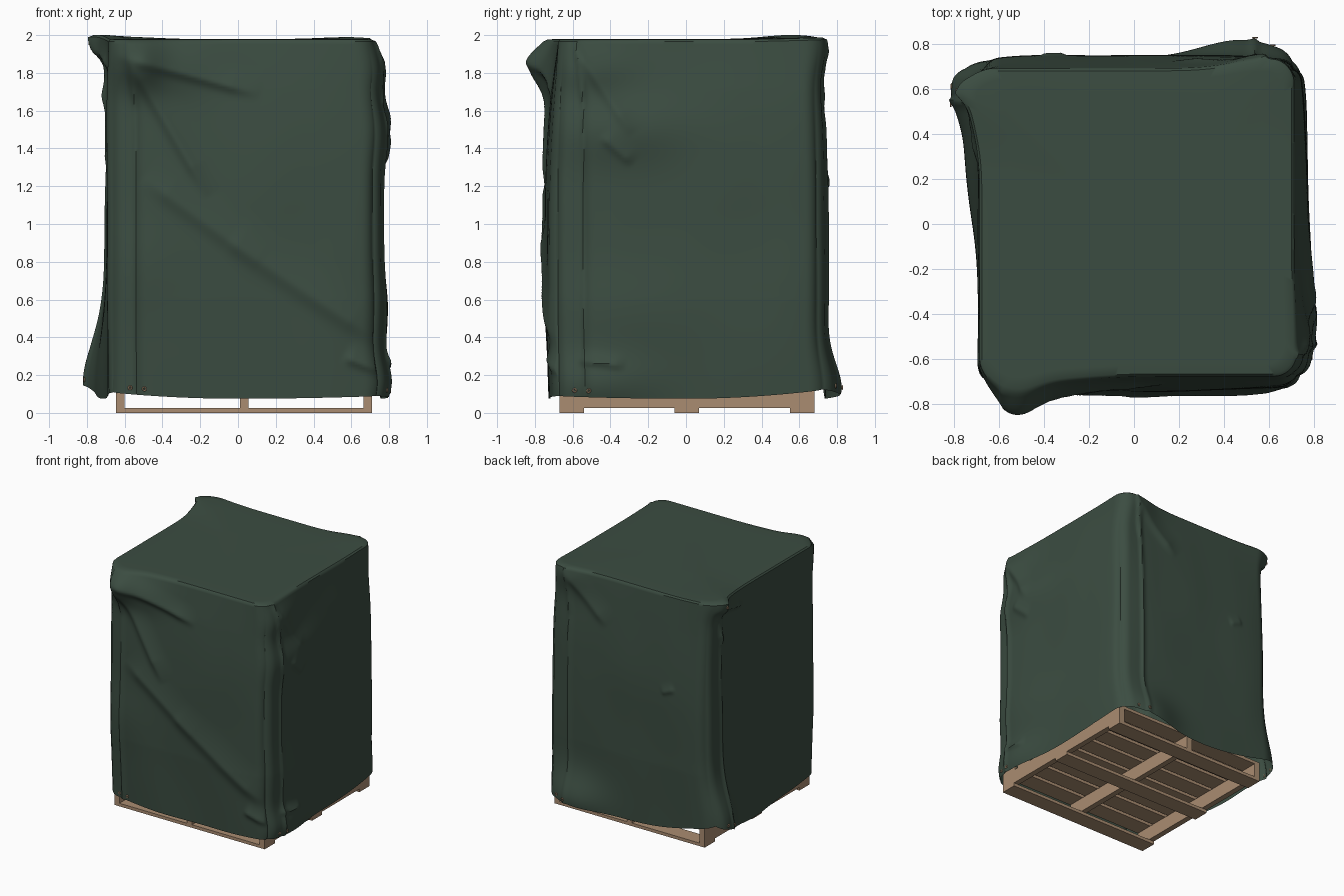
import bpy, bmesh, math
from mathutils import Vector, noise

if "Cube" in bpy.data.objects:
    bpy.data.objects.remove(bpy.data.objects["Cube"], do_unlink=True)


def make_material(name, colour):
    mat = bpy.data.materials.new(name)
    mat.use_nodes = True
    mat.diffuse_color = (*colour, 1)
    mat.node_tree.nodes["Principled BSDF"].inputs["Base Color"].default_value = (*colour, 1)
    return mat


GREEN = make_material("dark green canvas", (0.044, 0.073, 0.053))
WOOD = make_material("pale wood", (0.40, 0.265, 0.165))


def add_object(name, bm, mat):
    mesh = bpy.data.meshes.new(name)
    bm.to_mesh(mesh)
    bm.free()
    mesh.materials.append(mat)
    obj = bpy.data.objects.new(name, mesh)
    bpy.context.collection.objects.link(obj)
    return obj


def board(name, low, high):
    bm = bmesh.new()
    bmesh.ops.create_cube(bm, size=1)
    low, high = Vector(low), Vector(high)
    for v in bm.verts:
        v.co = (low + high) / 2 + v.co * (high - low)
    return add_object(name, bm, WOOD)


# Pallet: bottom boards, stringers, deck slats
LEFT, RIGHT, FRONT, BACK = 0.71, -0.645, -0.67, 0.68
for y in (FRONT, -0.06, BACK - 0.13):
    board("bottom_board", (RIGHT, y, 0), (LEFT, y + 0.13, 0.025))
for x in (RIGHT, 0.01, LEFT - 0.045):
    board("stringer", (x, FRONT, 0.025), (x + 0.045, BACK, 0.135))
SLATS = 8
pitch = (BACK - FRONT + 0.03) / SLATS
for i in range(SLATS):
    y = FRONT + i * pitch
    board("deck_slat", (RIGHT, y, 0.135), (LEFT, y + pitch - 0.03, 0.16))

# Tarp: each side has an outward normal and a direction along the side
NORMALS = [Vector((0, -1)), Vector((1, 0)), Vector((0, 1)), Vector((-1, 0))]
ALONG = [Vector((1, 0)), Vector((0, 1)), Vector((-1, 0)), Vector((0, -1))]
TOP = 1.966

# Broad pulls: centre, radius across, radius in height, shift
PULLS = [
    ((-0.52, -0.69, 1.87), 0.12, 0.14, (-0.01, -0.10, 0)),
    ((-0.38, -0.69, 1.84), 0.24, 0.14, (0, -0.05, 0)),
    ((-0.69, 0.56, 1.98), 0.20, 0.12, (-0.05, 0, 0.024)),
    ((-0.70, 0.60, 1.98), 0.07, 0.10, (-0.05, 0, 0)),
    ((0.58, 0.68, 1.93), 0.20, 0.14, (0, 0.045, 0.012)),
    ((0.74, -0.50, 1.82), 0.20, 0.12, (0.04, 0, 0)),
    ((0.76, -0.35, 1.50), 0.35, 0.17, (0.05, 0, 0)),
    ((0.77, -0.35, 0.50), 0.35, 0.25, (0.03, 0, 0)),
    ((-0.70, 0.42, 0.15), 0.42, 0.38, (-0.07, 0, 0)),
    ((-0.72, 0.60, 0.17), 0.15, 0.28, (-0.07, 0.01, 0)),
    ((0.48, 0.74, 0.12), 0.26, 0.20, (0, 0.09, 0)),
    ((0.77, -0.48, 0.15), 0.30, 0.15, (0.06, 0, 0)),
    ((-0.50, -0.73, 0.80), 0.20, 0.25, (0, -0.02, 0)),
]

# Folds: side, start and end (along, height), depth, width
FOLDS = [
    (0, (-0.60, 1.92), (-0.15, 1.15), 0.026, 0.14),
    (0, (-0.50, 1.25), (0.12, 0.80), 0.020, 0.20),
    (0, (-0.05, 0.92), (0.75, 0.38), 0.022, 0.22),
    (0, (-0.65, 1.90), (0.12, 1.69), 0.026, 0.13),
    (0, (0.55, 0.30), (0.74, 0.22), 0.020, 0.12),
    (1, (-0.60, 1.96), (-0.28, 1.48), 0.020, 0.13),
    (1, (-0.45, 1.47), (-0.28, 1.32), 0.014, 0.10),
    (1, (-0.58, 0.28), (-0.32, 0.25), 0.018, 0.08),
    (2, (-0.60, 1.95), (-0.20, 1.60), 0.016, 0.15),
    (2, (0.30, 1.20), (0.42, 1.25), 0.012, 0.08),
    (3, (-0.66, 1.92), (-0.25, 1.84), 0.026, 0.10),
    (3, (-0.60, 1.80), (-0.35, 1.25), 0.016, 0.14),
]
# A corner seam runs down the same end of every side
for side in range(4):
    FOLDS.append((side, (-0.59, 2.05), (-0.545, 1.60), 0.014, 0.05))
    FOLDS.append((side, (-0.545, 2.00), (-0.535, -0.30), 0.014, 0.05))


def fold_depth(side, h, z):
    total = 0
    for k, a, b, depth, width in FOLDS:
        if k != side:
            continue
        p, start = Vector((h, z)), Vector(a)
        run = Vector(b) - start
        t = (p - start).dot(run) / run.length_squared
        if 0 < t < 1:
            d = run.normalized().cross(p - start)
            edge = math.exp(-(d / width * 4) ** 2) if d < 0 else max(0, 1 - d / width) ** 2
            total += depth * edge * min(1, t / 0.2, (1 - t) / 0.2)
    return total


def surface(side, s, v, inset=1.0):
    """Point on the tarp: s from -1 to 1 along a side, v from hem to top."""
    square = NORMALS[side] + ALONG[side] * s
    flat = 0.87
    core = Vector([max(-flat, min(flat, c)) for c in square])
    gap = square - core
    p = core + gap.normalized() * (1 - flat)
    # Hem rises toward the corners by a different amount at each one
    corner = (square.x * square.y) ** 2
    if square.x < 0:
        lift = 0.035 if square.y < 0 else 0.13
    else:
        lift = 0.015 if square.y < 0 else 0.05
    hem = 0.075 + lift * corner
    z = hem + (TOP - hem) * v
    # The sides belly out below the top edge while the corners hang straight
    belly = math.sin(math.pi / 2 * min(1, (1.98 - z) / 0.9))
    belly *= (1 - 0.3 * max(0, (0.6 - z) / 0.5)) * (1 - 0.55 * corner ** 2)
    x = p.x * (0.71 + 0.06 * belly if p.x > 0 else 0.685 + 0.006 * belly)
    y = p.y * (0.69 + 0.06 * belly if p.y > 0 else 0.675 + 0.068 * belly)
    pos = Vector((x * inset, y * inset, z))
    h = pos.xy.dot(ALONG[side])
    wave = noise.noise(Vector((x, y, z * 0.6)) * 2.5) * 0.010
    out = (fold_depth(side, h, z) + wave * min(1, (TOP - z) * 4)) * (1 if inset == 1 else 0)
    pos.xy += NORMALS[side] * out
    shift = Vector()
    for centre, across, tall, move in PULLS:
        d = pos - Vector(centre)
        shift += Vector(move) * math.exp(-d.xy.length_squared / across ** 2 - (d.z / tall) ** 2)
    return pos + shift


COLUMNS, ROWS = 110, 125
bm = bmesh.new()
rings = []
levels = [(r / ROWS, 1.0) for r in range(ROWS + 1)] + [(1.006, 0.985), (1.007, 0.93), (1.007, 0.8), (1.007, 0.4)]
for v, inset in levels:
    rings.append([bm.verts.new(surface(k, -1 + 2 * c / COLUMNS, v, inset))
                  for k in range(4) for c in range(COLUMNS)])
count = len(rings[0])
for lower, upper in zip(rings, rings[1:]):
    for i in range(count):
        j = (i + 1) % count
        bm.faces.new((lower[i], lower[j], upper[j], upper[i]))
bm.faces.new(rings[-1])
tarp = add_object("tarp_cover", bm, GREEN)
bpy.context.view_layer.objects.active = tarp
tarp.select_set(True)
bpy.ops.object.shade_smooth_by_angle(angle=math.radians(40))


# Eyelets on both sides of each seam at the hem, and one at the top flap
def eyelet(side, s, v):
    normal = NORMALS[side].to_3d()
    bpy.ops.mesh.primitive_torus_add(
        major_radius=0.009, minor_radius=0.004, major_segments=12, minor_segments=6,
        location=surface(side, s, v) + normal * 0.002,
        rotation=normal.to_track_quat("Z", "Y").to_euler())
    ring = bpy.context.object
    ring.name = "eyelet"
    ring.data.materials.append(WOOD)


for side in range(4):
    for s in (-0.83, -0.72):
        eyelet(side, s, 0.018)
eyelet(3, -0.85, 0.985)
